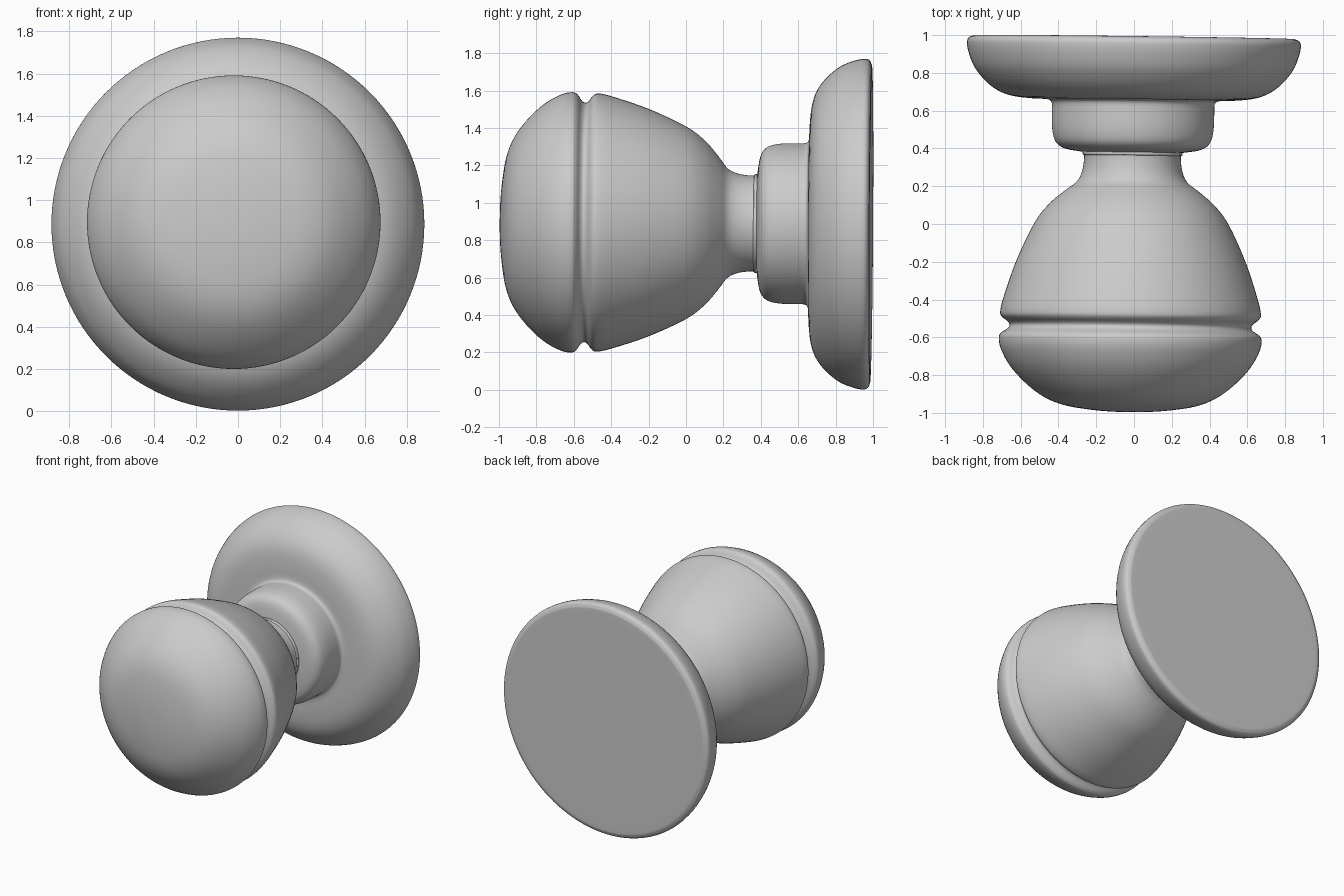
import bpy, bmesh, math
from mathutils import Vector

if "Cube" in bpy.data.objects:
    bpy.data.objects.remove(bpy.data.objects["Cube"])

PIVOT = Vector((0.0, 0.99, 0.886))      # centre of the wall side
TILT = (-0.006, 0.0, -0.0125)           # the knob leans very slightly
SEGMENTS = 128


def smooth_profile(points, steps=4):
    """Catmull-Rom curve through (y, radius) points."""
    p = [Vector(q) for q in points]
    p = [p[0]] + p + [p[-1]]
    out = []
    for i in range(1, len(p) - 2):
        a, b, c, d = p[i - 1:i + 3]
        for s in range(steps):
            t = s / steps
            out.append(0.5 * (2 * b + (c - a) * t + (2 * a - 5 * b + 4 * c - d) * t * t
                              + (3 * b - a - 3 * c + d) * t ** 3))
    out.append(p[-1])
    return out


def lathe(name, points):
    """Spin a profile around the y axis and shade it smooth."""
    bm = bmesh.new()
    verts = [bm.verts.new((max(r, 0.0), y - PIVOT.y, 0)) for y, r in smooth_profile(points)]
    edges = [bm.edges.new(pair) for pair in zip(verts, verts[1:])]
    bmesh.ops.spin(bm, geom=verts + edges, cent=(0, 0, 0), axis=(0, 1, 0),
                   angle=math.tau, steps=SEGMENTS, use_merge=True)
    bmesh.ops.remove_doubles(bm, verts=bm.verts, dist=1e-5)
    bmesh.ops.recalc_face_normals(bm, faces=bm.faces)
    # Open shells: make sure the normals point outwards
    if bm.calc_volume(signed=True) < 0:
        bmesh.ops.reverse_faces(bm, faces=bm.faces)
    mesh = bpy.data.meshes.new(name)
    bm.to_mesh(mesh)
    bm.free()
    obj = bpy.data.objects.new(name, mesh)
    bpy.context.collection.objects.link(obj)
    obj.location = PIVOT
    obj.rotation_euler = TILT
    bpy.ops.object.select_all(action='DESELECT')
    obj.select_set(True)
    bpy.context.view_layer.objects.active = obj
    bpy.ops.object.shade_smooth_by_angle(angle=math.radians(50))
    return obj


# Grip: domed front, groove, tapering body and neck
lathe("knob_grip", [
    (-0.996, 0), (-0.994, 0.10), (-0.984, 0.22), (-0.962, 0.35), (-0.92, 0.455),
    (-0.85, 0.55), (-0.76, 0.634), (-0.67, 0.684), (-0.61, 0.696), (-0.583, 0.683),
    (-0.56, 0.65), (-0.54, 0.64), (-0.522, 0.651), (-0.50, 0.68), (-0.47, 0.69),
    (-0.39, 0.672), (-0.20, 0.608), (0.0, 0.515), (0.10, 0.44), (0.17, 0.36),
    (0.22, 0.295), (0.27, 0.268), (0.33, 0.257), (0.38, 0.256)])

# Thin ring where the neck enters the collar
lathe("neck_ring", [(0.362, 0.254), (0.366, 0.263), (0.376, 0.264), (0.388, 0.264)])

# Collar with a rounded front edge
lathe("collar", [
    (0.378, 0.25), (0.383, 0.29), (0.392, 0.345), (0.408, 0.385), (0.44, 0.413),
    (0.50, 0.427), (0.58, 0.430), (0.635, 0.431), (0.655, 0.445)])

# Wall plate with a rounded rim and flat back
lathe("wall_plate", [
    (0.645, 0.432), (0.656, 0.46), (0.660, 0.55), (0.672, 0.645), (0.70, 0.72),
    (0.75, 0.785), (0.82, 0.842), (0.89, 0.872), (0.945, 0.884), (0.972, 0.879),
    (0.986, 0.858), (0.990, 0.82), (0.990, 0.60), (0.990, 0.30), (0.990, 0)])
